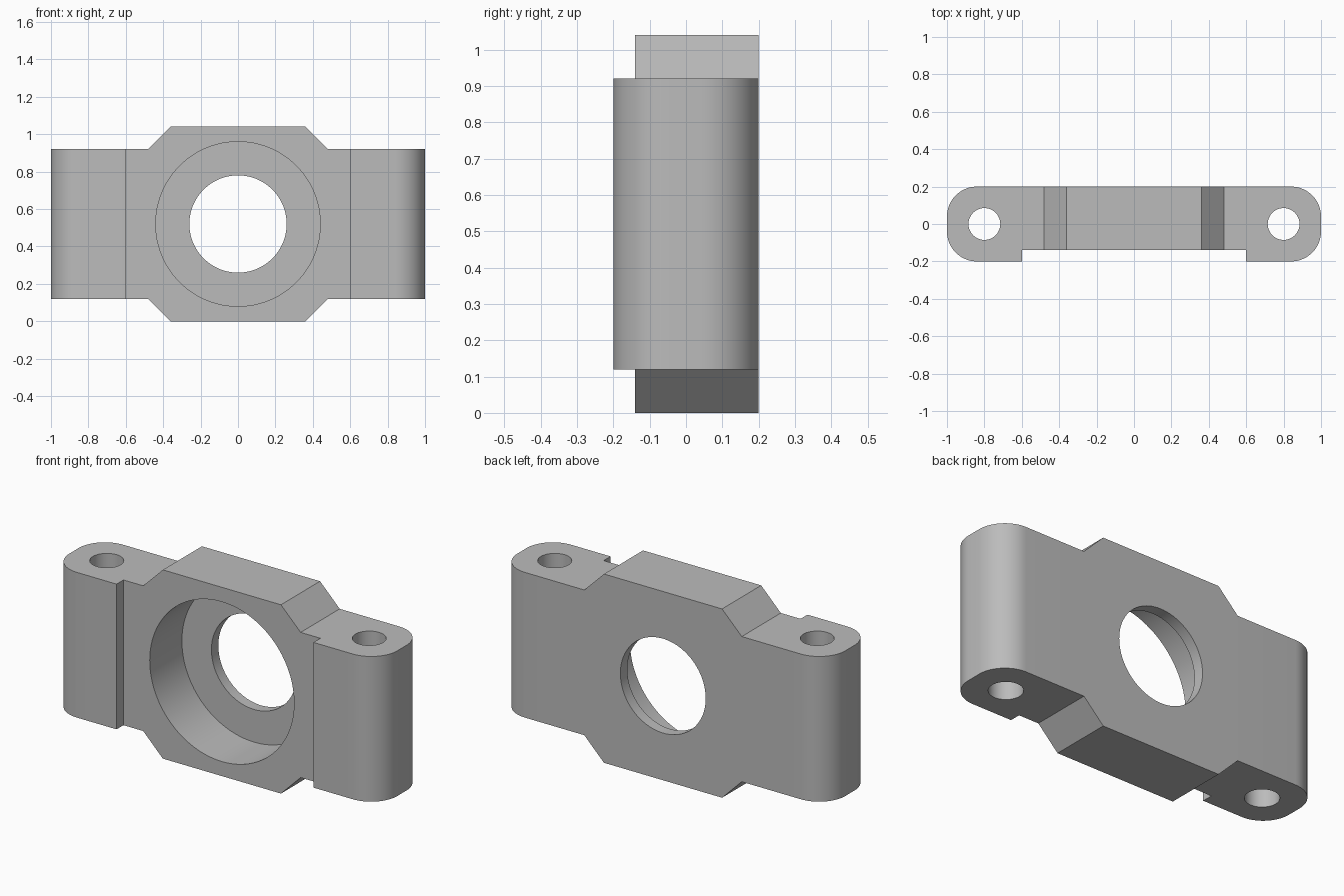
import bpy
import bmesh
from math import cos, sin, pi, radians
from mathutils import Vector

cube = bpy.data.objects.get("Cube")
if cube:
    bpy.data.objects.remove(cube, do_unlink=True)

# Overall sizes
MID_Z = 0.52
BACK, FACE, FRONT = 0.2, -0.14, -0.2
CORNER = 0.16

grey = bpy.data.materials.new("plain grey")
grey.use_nodes = True
colour = (0.5, 0.5, 0.5, 1)
grey.diffuse_color = colour
grey.node_tree.nodes["Principled BSDF"].inputs["Base Color"].default_value = colour


def arc(cx, cy, r, start, end, steps):
    """Points along an arc, angles in units of pi."""
    angles = [pi * (start + (end - start) * i / steps) for i in range(steps + 1)]
    return [(cx + r * cos(a), cy + r * sin(a)) for a in angles]


def prism(name, points, axis, low, high):
    """Extrude a closed outline along z (plan outline) or y (front outline)."""
    bm = bmesh.new()
    place = (lambda p: (p[0], p[1], low)) if axis == "z" else (lambda p: (p[0], low, p[1]))
    direction = Vector((0, 0, 1)) if axis == "z" else Vector((0, 1, 0))
    face = bm.faces.new([bm.verts.new(place(p)) for p in points])
    result = bmesh.ops.extrude_face_region(bm, geom=[face])
    verts = [v for v in result["geom"] if isinstance(v, bmesh.types.BMVert)]
    bmesh.ops.translate(bm, verts=verts, vec=direction * (high - low))
    bmesh.ops.recalc_face_normals(bm, faces=bm.faces)
    mesh = bpy.data.meshes.new(name)
    bm.to_mesh(mesh)
    bm.free()
    mesh.materials.append(grey)
    obj = bpy.data.objects.new(name, mesh)
    bpy.context.collection.objects.link(obj)
    return obj


def combine(target, tool, operation):
    """Apply a boolean and discard the tool."""
    tool.hide_render = True
    mod = target.modifiers.new("cut", "BOOLEAN")
    mod.operation = operation
    mod.solver = "EXACT"
    mod.object = tool
    bpy.context.view_layer.objects.active = target
    bpy.ops.object.modifier_apply(modifier=mod.name)
    bpy.data.objects.remove(tool, do_unlink=True)


def disc(cx, cy, r, steps):
    return arc(cx, cy, r, 0, 2, steps)[:-1]


# Plan outline: rounded ends and a shallow recess across the front
half = [(0.6, FACE), (0.6, FRONT)]
half += arc(1 - CORNER, FRONT + CORNER, CORNER, -0.5, 0, 16)
half += arc(1 - CORNER, BACK - CORNER, CORNER, 0, 0.5, 16)
plan = half + [(-x, y) for x, y in reversed(half)]
housing = prism("bearing_housing", plan, "z", -0.2, 1.3)

# Front outline: straight arms with a taller chamfered centre block
quarter = [(1.2, 0.4), (0.48, 0.4), (0.36, 0.52)]
upper = quarter + [(-x, z) for x, z in reversed(quarter)]
outline = upper + [(x, -z) for x, z in reversed(upper)]
silhouette = prism("silhouette", [(x, z + MID_Z) for x, z in outline], "y", -0.5, 0.5)
combine(housing, silhouette, "INTERSECT")

# Bearing seat from the front, and the smaller bore right through
combine(housing, prism("seat_cutter", disc(0, MID_Z, 0.44, 96), "y", -0.5, 0.14), "DIFFERENCE")
combine(housing, prism("bore_cutter", disc(0, MID_Z, 0.26, 96), "y", -0.6, 0.6), "DIFFERENCE")

# Vertical bolt holes
for side in (-1, 1):
    combine(housing, prism("bolt_cutter", disc(0.8 * side, 0, 0.085, 48), "z", -0.4, 1.5), "DIFFERENCE")

# Smooth the curved walls and keep the machined edges sharp
bpy.ops.object.select_all(action="DESELECT")
housing.select_set(True)
bpy.context.view_layer.objects.active = housing
bpy.ops.object.shade_smooth_by_angle(angle=radians(30))
